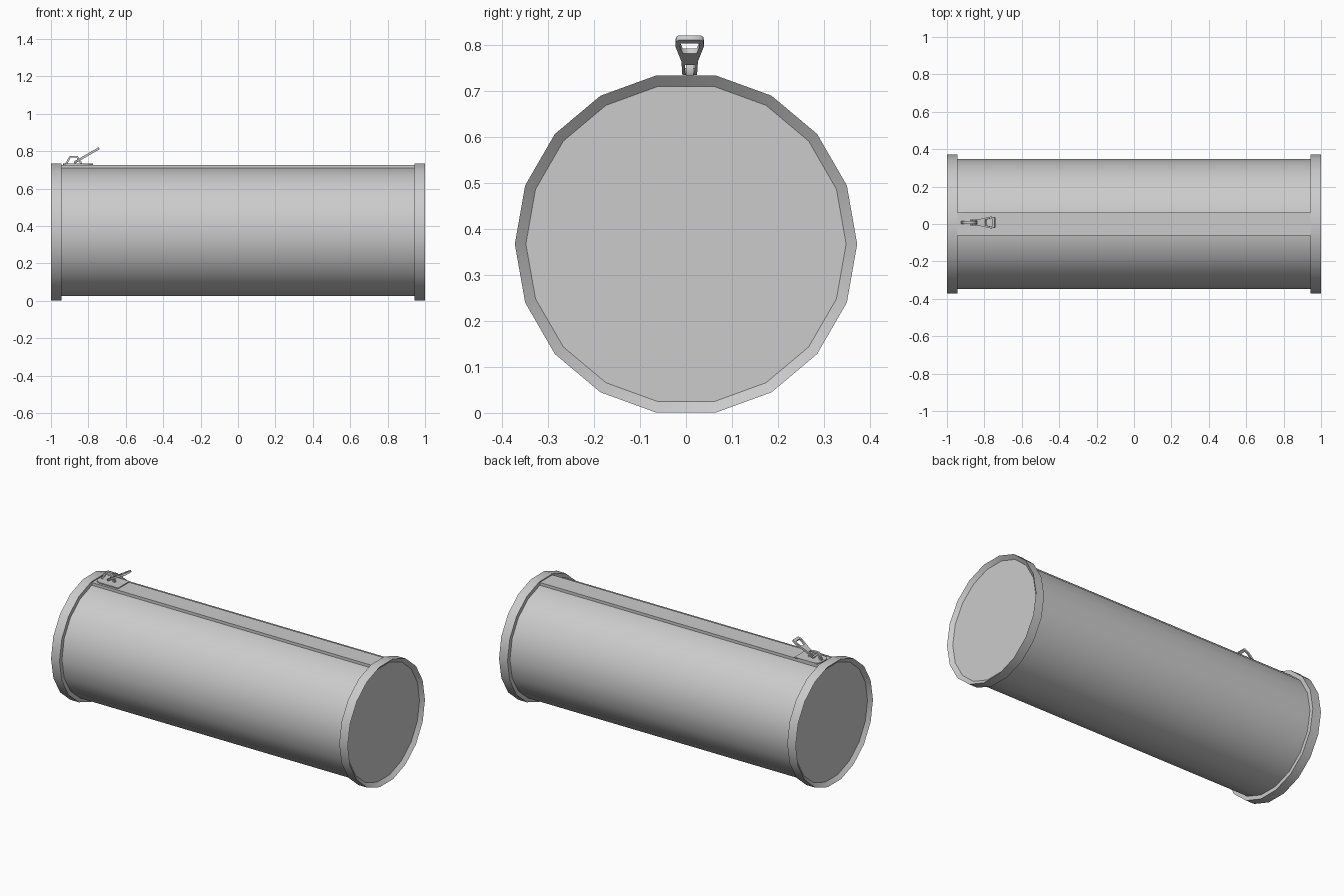
import bpy, bmesh, math

if "Cube" in bpy.data.objects:
    bpy.data.objects.remove(bpy.data.objects["Cube"])

SIDES, CZ = 18, 0.367
SLIDER_Y = 0.008


def new_object(name, bm):
    bmesh.ops.recalc_face_normals(bm, faces=bm.faces)
    me = bpy.data.meshes.new(name)
    bm.to_mesh(me)
    bm.free()
    ob = bpy.data.objects.new(name, me)
    bpy.context.collection.objects.link(ob)
    return ob


def revolve_x(name, profile, cap_last=False):
    """Revolve (x, radius) points around the long axis."""
    bm = bmesh.new()
    rings = []
    for x, r in profile:
        rings.append([bm.verts.new((x, r * math.cos(a), CZ + r * math.sin(a)))
                      for a in (i * math.tau / SIDES for i in range(SIDES))])
    for a, b in zip(rings, rings[1:]):
        for i in range(SIDES):
            j = (i + 1) % SIDES
            bm.faces.new((a[i], a[j], b[j], b[i]))
    if cap_last:
        bm.faces.new(rings[-1])
    ob = new_object(name, bm)
    bpy.ops.object.select_all(action='DESELECT')
    ob.select_set(True)
    bpy.context.view_layer.objects.active = ob
    bpy.ops.object.shade_smooth_by_angle(angle=math.radians(30))
    return ob


def flat_plate(name, outlines, half_thick, location, rotation):
    """Filled 2D outlines (inner ones become holes) with thickness."""
    cu = bpy.data.curves.new(name, 'CURVE')
    cu.dimensions = '2D'
    cu.fill_mode = 'BOTH'
    cu.extrude = half_thick
    for pts in outlines:
        sp = cu.splines.new('POLY')
        sp.points.add(len(pts) - 1)
        for p, (x, y) in zip(sp.points, pts):
            p.co = (x, y, 0, 1)
        sp.use_cyclic_u = True
    ob = bpy.data.objects.new(name, cu)
    ob.location, ob.rotation_euler = location, rotation
    bpy.context.collection.objects.link(ob)
    bpy.ops.object.select_all(action='DESELECT')
    ob.select_set(True)
    bpy.context.view_layer.objects.active = ob
    bpy.ops.object.convert(target='MESH')
    return ob


def mirrored(half):
    return half + [(x, -y) for x, y in reversed(half)]


# Tube body and the two recessed, rimmed ends
revolve_x("body", [(-0.95, 0.348), (0.95, 0.348)])
for s, side in ((-1, "left"), (1, "right")):
    revolve_x(side + "_end_cap",
              [(s * 0.943, 0.345), (s * 0.943, 0.372), (s, 0.372), (s * 0.98, 0.348)],
              cap_last=True)

# Raised zip strip along the top facet
bm = bmesh.new()
bmesh.ops.create_cube(bm, size=1)
bmesh.ops.scale(bm, vec=(1.89, 0.121, 0.018), verts=bm.verts)
bmesh.ops.translate(bm, vec=(0, 0, 0.718), verts=bm.verts)
new_object("zip_strip", bm)

# Slider plate with rounded left end
plate = mirrored([(-0.775, 0.055), (-0.90, 0.055), (-0.921, 0.048), (-0.932, 0.034), (-0.936, 0.015)])
flat_plate("slider_plate", [plate], 0.003, (0, SLIDER_Y, 0.730), (0, 0, 0))

# Slider bridge: a small trapezoid arch, drawn in xz
arch = [(-0.925, 0.731), (-0.900, 0.775), (-0.858, 0.775), (-0.830, 0.731),
        (-0.842, 0.731), (-0.864, 0.765), (-0.894, 0.765), (-0.913, 0.731)]
flat_plate("slider_bridge", [arch], 0.008, (0, SLIDER_Y, 0), (math.pi / 2, 0, 0))

# Pull tab with two holes, tilted upwards
tab = mirrored([(0, 0.016), (0.06, 0.018), (0.125, 0.031), (0.145, 0.030), (0.153, 0.024)])
loop_hole = mirrored([(0.010, 0.010), (0.045, 0.010)])
end_hole = mirrored([(0.095, 0.015), (0.122, 0.021), (0.137, 0.020)])
flat_plate("pull_tab", [tab, loop_hole, end_hole], 0.006,
           (-0.875, SLIDER_Y, 0.739), (0, -math.radians(30), 0))
